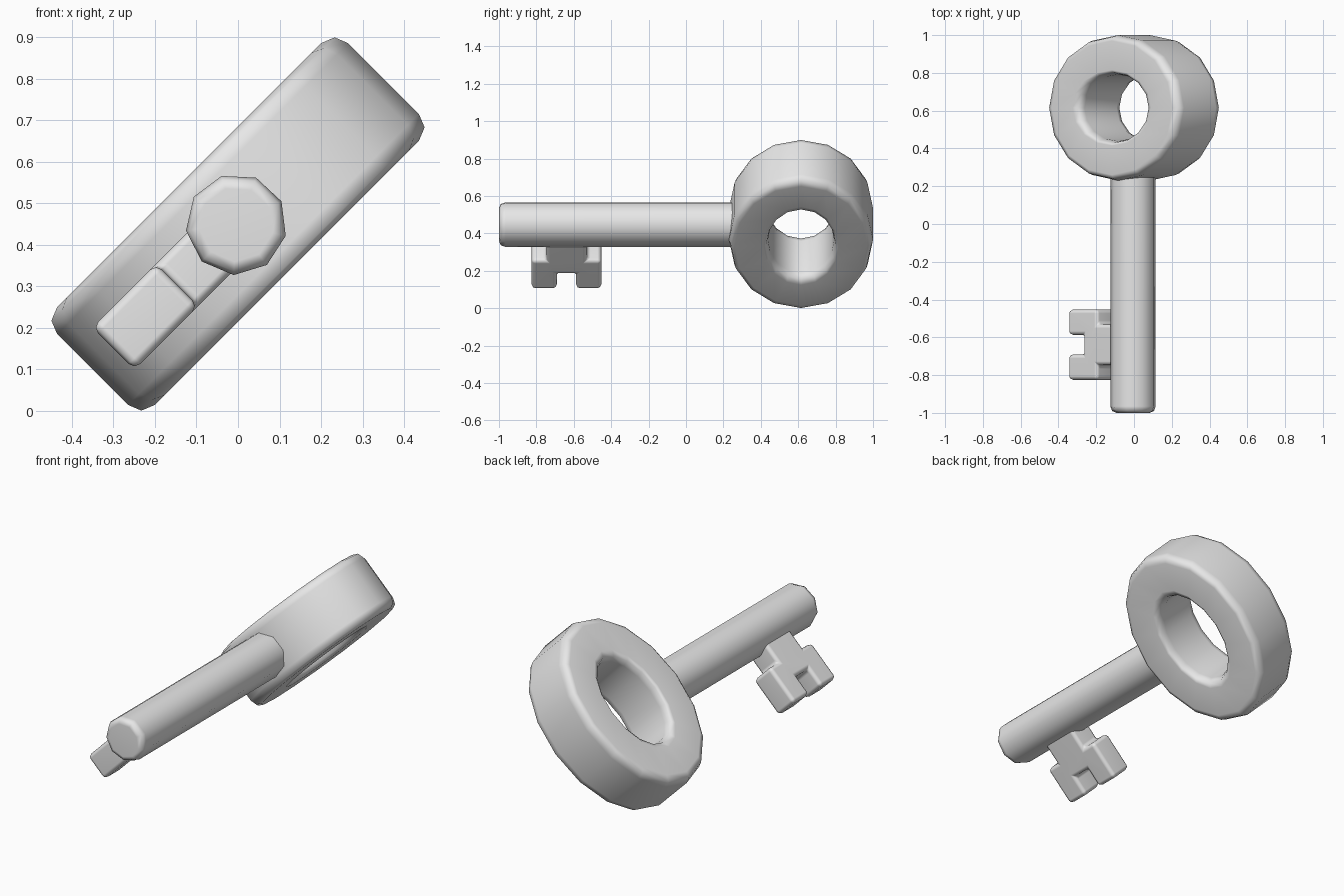
import bpy, bmesh, math
from mathutils import Vector

if "Cube" in bpy.data.objects:
    bpy.data.objects.remove(bpy.data.objects["Cube"], do_unlink=True)

metal = bpy.data.materials.new("plain grey")
metal.use_nodes = True
metal.diffuse_color = (0.8, 0.8, 0.8, 1)
metal.node_tree.nodes["Principled BSDF"].inputs["Base Color"].default_value = (0.8, 0.8, 0.8, 1)

CENTRE_Z = 0.45
TILT = math.radians(-45)   # the bow and bit lean about the shaft


def finish(bm, name, location, tilt=0.0, bevel=0.0):
    """Turn a bmesh into a smooth-shaded object with crisp flats."""
    bmesh.ops.recalc_face_normals(bm, faces=bm.faces)
    mesh = bpy.data.meshes.new(name)
    bm.to_mesh(mesh)
    bm.free()
    obj = bpy.data.objects.new(name, mesh)
    bpy.context.collection.objects.link(obj)
    mesh.materials.append(metal)
    obj.location = location
    obj.rotation_euler = (0, tilt, 0)
    bpy.ops.object.select_all(action='DESELECT')
    bpy.context.view_layer.objects.active = obj
    obj.select_set(True)
    if bevel:
        mod = obj.modifiers.new("rounded_edges", 'BEVEL')
        mod.width, mod.segments, mod.limit_method = bevel, 2, 'ANGLE'
        bpy.ops.object.modifier_apply(modifier=mod.name)
    bpy.ops.object.shade_smooth_by_angle(angle=math.radians(50))
    mod = obj.modifiers.new("flat_face_normals", 'WEIGHTED_NORMAL')
    mod.keep_sharp = True
    return obj


def bridge(bm, a, b):
    for i in range(len(a)):
        j = (i + 1) % len(a)
        bm.faces.new((a[i], a[j], b[j], b[i]))


# Oval bow: half cross-section (x radius, y radius, height), mirrored in height
half = [(0.25, 0.177, 0.12), (0.263, 0.186, 0.153), (0.295, 0.2, 0.166),
        (0.45, 0.355, 0.166), (0.482, 0.376, 0.153), (0.495, 0.385, 0.12)]
section = half + [(a, b, -h) for a, b, h in reversed(half)]
bm = bmesh.new()
loops = []
for rx, ry, h in section:
    angles = [math.tau * i / 16 for i in range(16)]
    loops.append([bm.verts.new((rx * math.cos(t), ry * math.sin(t), h)) for t in angles])
for k in range(len(loops)):
    bridge(bm, loops[k], loops[(k + 1) % len(loops)])
finish(bm, "bow_ring", (0, 0.615, CENTRE_Z), TILT)

# Nine-sided shaft with a rounded tip: (radius, y)
bm = bmesh.new()
loops = []
for r, y in [(0.09, -1.0), (0.113, -0.99), (0.122, -0.965), (0.122, 0.32)]:
    angles = [math.radians(107 + 40 * i) for i in range(9)]
    loops.append([bm.verts.new((r * math.cos(t), y, r * math.sin(t))) for t in angles])
for a, b in zip(loops, loops[1:]):
    bridge(bm, a, b)
bm.faces.new(loops[0])
bm.faces.new(loops[-1])
finish(bm, "shaft", (-0.004, 0, CENTRE_Z - 0.001))

# Bit: half outline (x, y from its middle), mirrored into stem, bar and two prongs
half = [(-0.03, 0.108), (-0.207, 0.108), (-0.207, 0.186),
        (-0.424, 0.186), (-0.424, 0.052), (-0.312, 0.052)]
outline = half + [(x, -y) for x, y in reversed(half)]
bm = bmesh.new()
face = bm.faces.new([bm.verts.new((x, y, -0.072)) for x, y in outline])
top = bmesh.ops.extrude_face_region(bm, geom=[face])["geom"]
bmesh.ops.translate(bm, vec=Vector((0, 0, 0.144)),
                    verts=[v for v in top if isinstance(v, bmesh.types.BMVert)])
finish(bm, "bit", (0, -0.639, CENTRE_Z), TILT, bevel=0.02)
